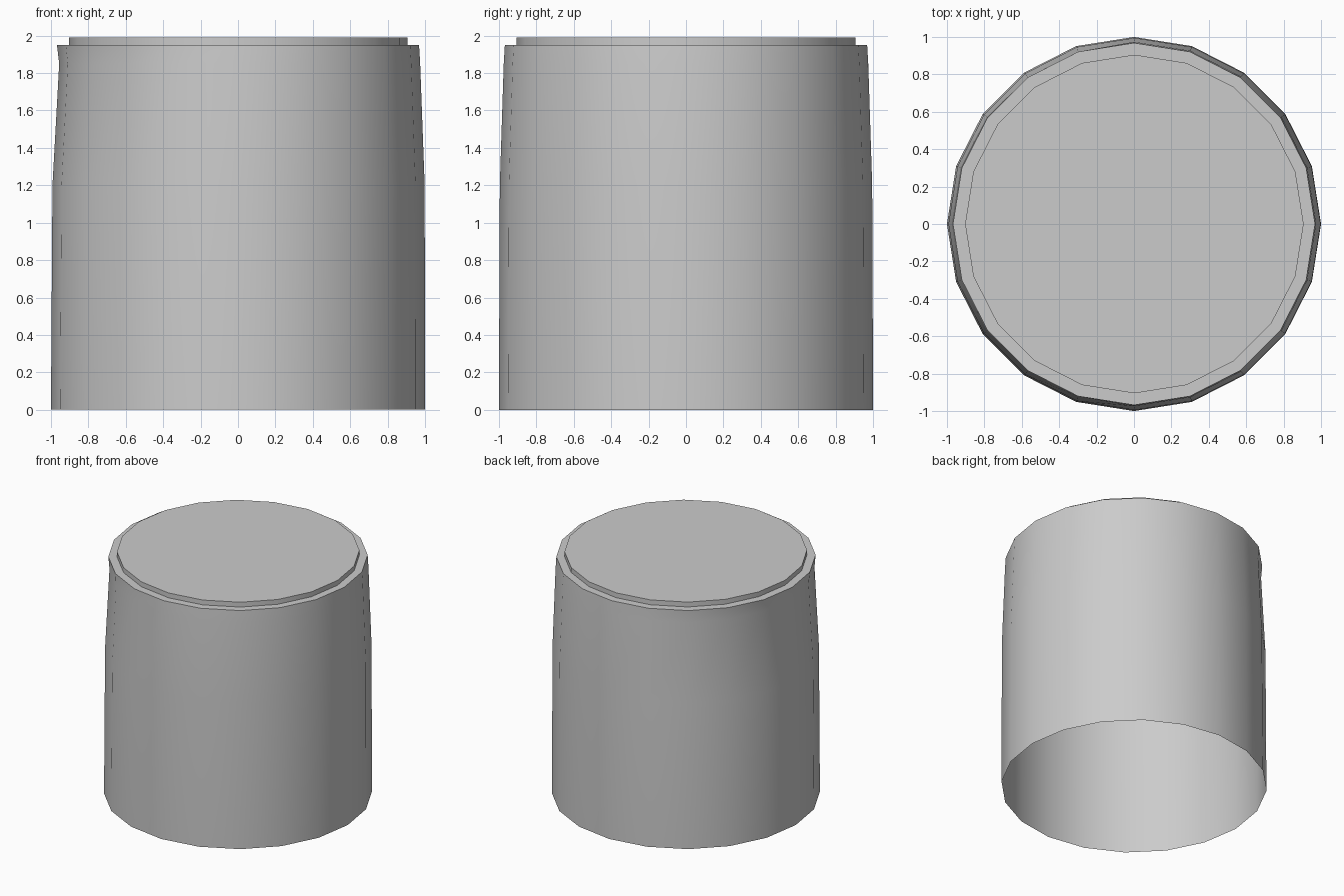
import bpy, bmesh
from math import cos, sin, pi, radians

if "Cube" in bpy.data.objects:
    bpy.data.objects.remove(bpy.data.objects["Cube"])

SIDES = 20


def ring(bm, r, z, cx=0.0, dent=0.0):
    """One loop of vertices; dent pulls in the -x side."""
    verts = []
    for i in range(SIDES):
        a = 2 * pi * i / SIDES
        rr = r - dent * max(0.0, -cos(a))
        verts.append(bm.verts.new((cx + rr * cos(a), rr * sin(a), z)))
    return verts


bm = bmesh.new()

# Profile from the open bottom up to the rim, ledge and raised lid
profile = [(1.0, 0.0, 0.0, 0.0), (0.995, 1.2, 0.003, 0.0),
           (0.974, 1.85, 0.0, 0.018), (0.968, 1.95, 0.0, 0.0),
           (0.905, 1.95, 0.002, 0.0), (0.905, 1.99, 0.002, 0.0)]
rings = [ring(bm, *p) for p in profile]

# Skin between neighbouring loops
for low, high in zip(rings, rings[1:]):
    for i in range(SIDES):
        j = (i + 1) % SIDES
        bm.faces.new((low[i], low[j], high[j], high[i]))

# Flat top of the lid; the bottom stays open
bm.faces.new(rings[-1])
bm.normal_update()

mesh = bpy.data.meshes.new("cup_shell")
bm.to_mesh(mesh)
bm.free()
obj = bpy.data.objects.new("cup_shell", mesh)
bpy.context.collection.objects.link(obj)
bpy.context.view_layer.objects.active = obj
obj.select_set(True)
bpy.ops.object.shade_smooth_by_angle(angle=radians(30))
